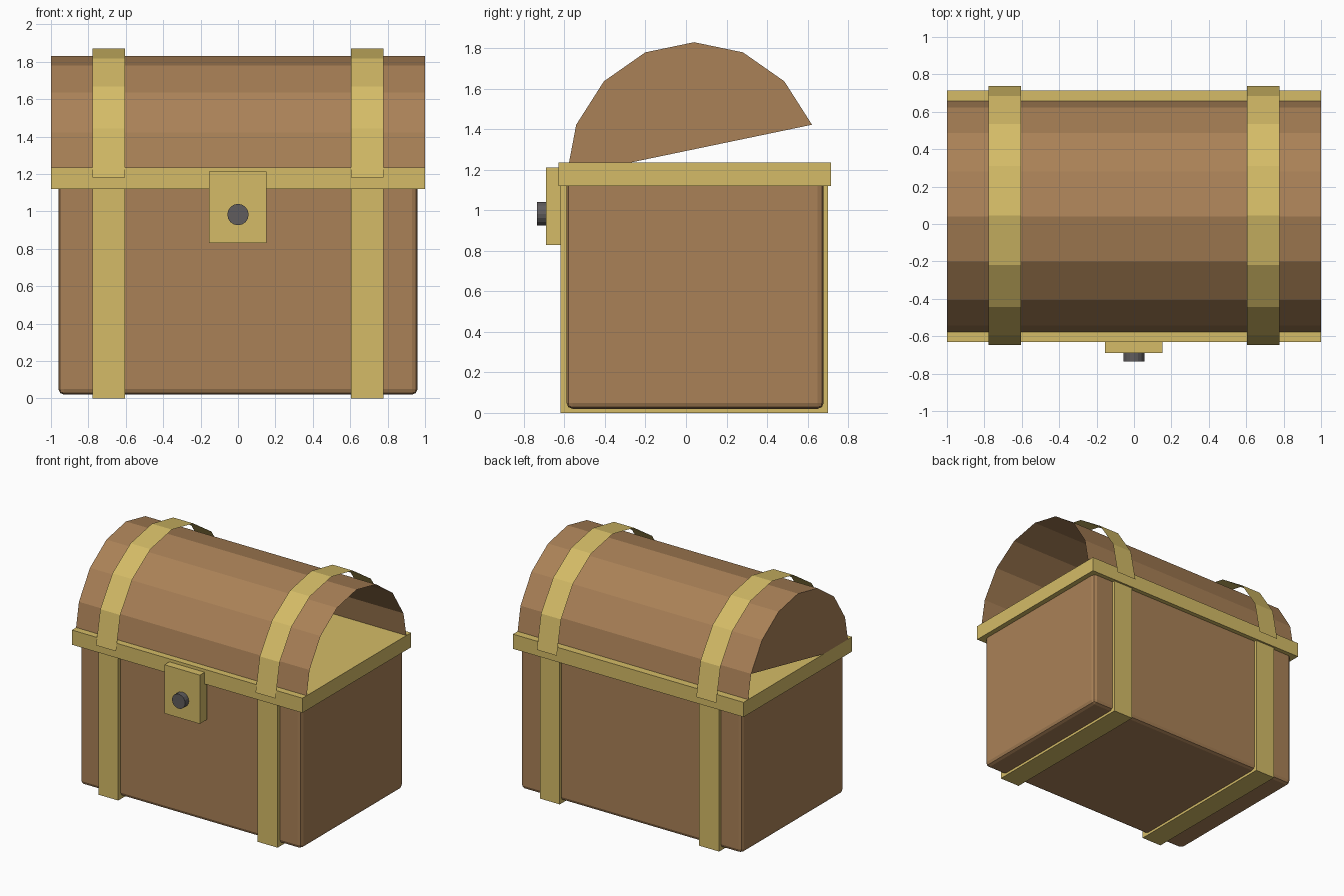
import bpy, bmesh, math

cube = bpy.data.objects.get("Cube")
if cube:
    bpy.data.objects.remove(cube, do_unlink=True)


def material(name, rgb):
    m = bpy.data.materials.new(name)
    m.use_nodes = True
    m.diffuse_color = (*rgb, 1)
    m.node_tree.nodes["Principled BSDF"].inputs["Base Color"].default_value = (*rgb, 1)
    return m


WOOD = material("brown_wood", (0.40, 0.22, 0.095))
GOLD = material("gold_metal", (0.66, 0.50, 0.135))
IRON = material("dark_iron", (0.115, 0.107, 0.109))


def finish(name, bm, mat):
    mesh = bpy.data.meshes.new(name)
    bm.to_mesh(mesh)
    bm.free()
    mesh.materials.append(mat)
    obj = bpy.data.objects.new(name, mesh)
    bpy.context.collection.objects.link(obj)
    return obj


def box(name, xs, ys, zs, mat):
    bm = bmesh.new()
    bmesh.ops.create_cube(bm, size=1)
    for v in bm.verts:
        for axis, (low, high) in enumerate((xs, ys, zs)):
            v.co[axis] = high if v.co[axis] > 0 else low
    return finish(name, bm, mat)


def arch(name, xs, centre_y, base_z, ry, rz, mat, end_panel=False):
    """Open half-round sheet in eight flat facets."""
    bm = bmesh.new()
    rows = []
    for i in range(9):
        a = math.pi * i / 8
        y, z = centre_y - ry * math.cos(a), base_z + rz * math.sin(a)
        rows.append([bm.verts.new((x, y, z)) for x in xs])
    for (a, b), (c, d) in zip(rows, rows[1:]):
        bm.faces.new((a, b, d, c))
    if end_panel:  # the panel stops short of the lower back corner
        bm.faces.new([row[0] for row in rows[:-1]])
    return finish(name, bm, mat)


# Chest body with softened edges
body = box("chest_body", (-0.96, 0.96), (-0.59, 0.68), (0.02, 1.18), WOOD)
bevel = body.modifiers.new("soft_edges", "BEVEL")
bevel.width = 0.03
bevel.segments = 2

# Rim and rounded lid, open at its left end
box("rim", (-1, 1), (-0.63, 0.715), (1.12, 1.235), GOLD)
arch("lid", (-1, 1), 0.04, 1.17, 0.63, 0.66, WOOD, end_panel=True)

# Straps around the body and over the lid
for side, s in (("left", 1), ("right", -1)):
    xs = sorted((s * 0.605, s * 0.778))
    box(f"{side}_body_strap", xs, (-0.62, 0.70), (0, 1.15), GOLD)
    arch(f"{side}_lid_strap", xs, 0.045, 1.18, 0.692, 0.69, GOLD)

# Lock plate and round knob
box("lock_plate", (-0.155, 0.152), (-0.69, -0.60), (0.83, 1.212), GOLD)
bpy.ops.mesh.primitive_cylinder_add(vertices=16, radius=0.057, depth=0.065,
                                    location=(0, -0.7035, 0.983),
                                    rotation=(math.pi / 2, 0, 0))
knob = bpy.context.object
knob.name = "lock_knob"
knob.data.materials.append(IRON)
